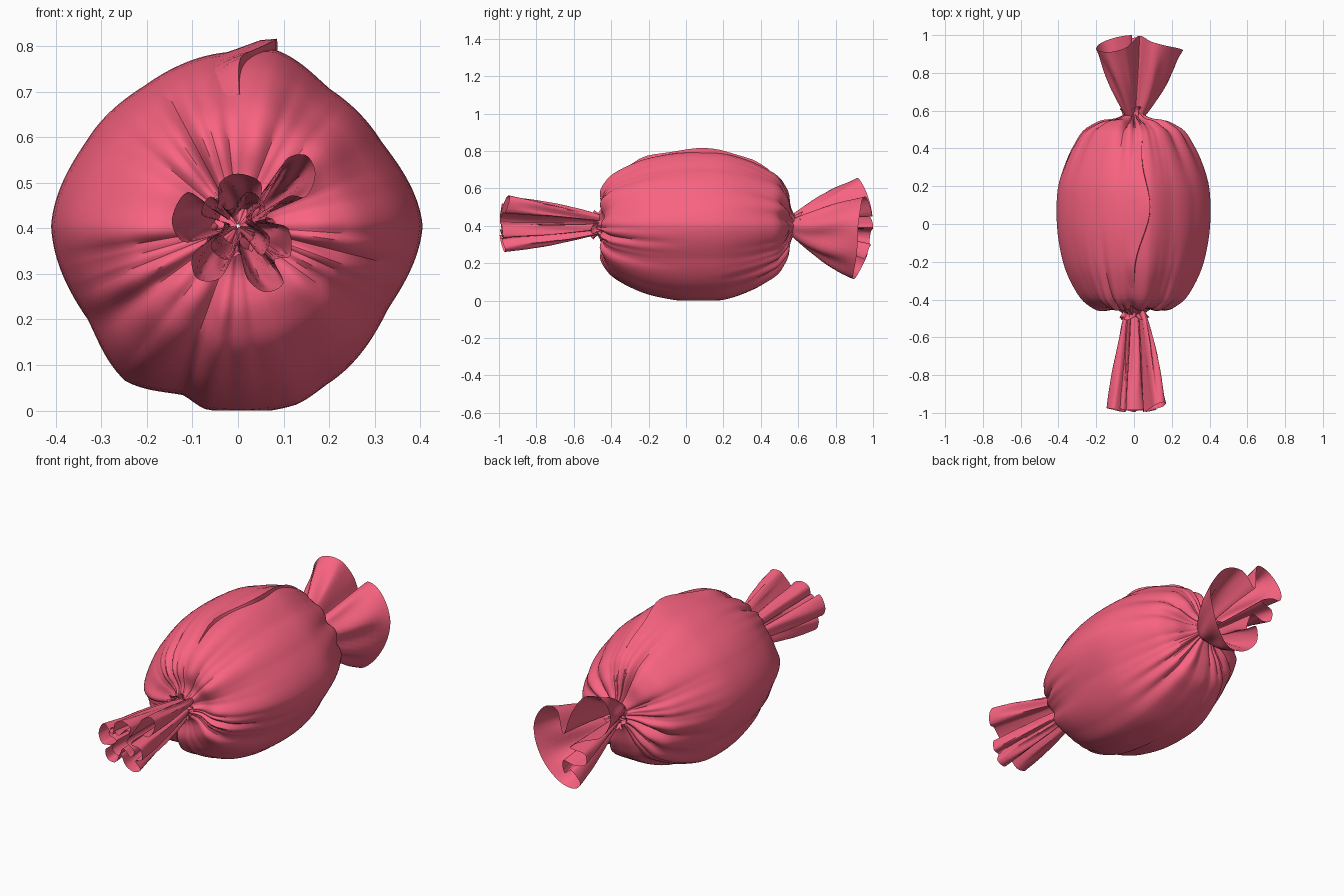
import bpy, bmesh, math
from math import sin, cos, pi, radians
from mathutils import Vector

if "Cube" in bpy.data.objects:
    bpy.data.objects.remove(bpy.data.objects["Cube"])

mat = bpy.data.materials.new("wrapper_pink")
mat.diffuse_color = (0.95, 0.125, 0.22, 1)
mat.use_nodes = True
mat.node_tree.nodes["Principled BSDF"].inputs["Base Color"].default_value = mat.diffuse_color
CZ = 0.405


def loft(name, rings, closed=True, angle=40):
    """Skin a list of point rings into a smooth shaded object."""
    bm = bmesh.new()
    rows = [[bm.verts.new(p) for p in r] for r in rings]
    n = len(rows[0])
    for a, b in zip(rows, rows[1:]):
        for i in range(n if closed else n - 1):
            j = (i + 1) % n
            bm.faces.new((a[i], a[j], b[j], b[i]))
    bmesh.ops.recalc_face_normals(bm, faces=bm.faces)
    me = bpy.data.meshes.new(name)
    bm.to_mesh(me)
    bm.free()
    me.materials.append(mat)
    ob = bpy.data.objects.new(name, me)
    bpy.context.collection.objects.link(ob)
    bpy.ops.object.select_all(action='DESELECT')
    ob.select_set(True)
    bpy.context.view_layer.objects.active = ob
    bpy.ops.object.shade_smooth_by_angle(angle=radians(angle))
    return ob


def spline(pts, sub, closed):
    """Catmull-Rom through 2D points."""
    n, out = len(pts), []
    get = lambda i: Vector(pts[i % n] if closed else pts[max(0, min(n - 1, i))])
    for i in range(n if closed else n - 1):
        a, b, c, d = (get(i + k) for k in (-1, 0, 1, 2))
        for k in range(sub):
            t = k / sub
            out.append(0.5 * (2 * b + (c - a) * t + (2 * a - 5 * b + 4 * c - d) * t * t
                              + (3 * b - a - 3 * c + d) * t ** 3))
    if not closed:
        out.append(get(n - 1))
    return out


# lumpy middle cross-section: angle in degrees, radius
SECTION = [(0, .405), (31, .365), (56, .362), (78, .395), (94, .382), (124, .37), (150, .381),
           (180, .41), (212, .388), (234, .42), (252, .39), (260, .408), (288, .412),
           (300, .398), (331, .376), (360, .405)]
# lengthwise profile: y, scale
PROFILE = [(-.50, .01), (-.48, .11), (-.445, .24), (-.45, .42), (-.43, .55), (-.39, .675),
           (-.3, .81), (-.2, .91), (-.05, .985), (.1, 1), (.22, .97), (.34, .87), (.42, .77),
           (.49, .655), (.525, .5), (.54, .4), (.553, .25), (.575, .14), (.62, .01)]


def section(th):
    d = math.degrees(th) % 360
    for (a, ra), (b, rb) in zip(SECTION, SECTION[1:]):
        if d <= b:
            t = (d - a) / (b - a)
            t = 0.5 * t + 0.5 * t * t * (3 - 2 * t)
            return ra + (rb - ra) * t


def pleat(th, front):
    """Sharp valleys between rounded gathers, different at each end."""
    f = 0.9 if front else 2.3
    w = th + 0.16 * sin(3 * th + f) + 0.1 * sin(5 * th + 2 * f)
    n1, n2 = (11, 19) if front else (13, 17)
    return 0.6 * abs(sin(n1 * w / 2 + f)) + 0.4 * abs(sin(n2 * w / 2 + 2 * f)) - 0.62


def body_point(y, s, th):
    k = max(0.0, min(1.0, (s - 0.2) / 0.6))
    r = (0.395 * (1 - k) + section(th) * k) * s
    front = y < 0.05
    gather = pleat(th, front)
    r *= 1 + 0.3 * max(0.0, 1 - s) * gather
    # gathers also push the shoulders in and out along the length
    y += (-1 if front else 1) * 0.03 * gather * math.exp(-((s - 0.42) / 0.2) ** 2)
    return Vector((r * cos(th), y, max(0.0, CZ + r * sin(th))))


# wrapped sweet body with gathered ends
prof = spline(PROFILE, 3, False)
N = 180
loft("wrapped_body", [[body_point(p.x, p.y, 2 * pi * i / N) for i in range(N)] for p in prof])


# overlapping seam flap along the top
def scale_at(y):
    for a, b in zip(prof, prof[1:]):
        if a.x <= y <= b.x and a.y > 0.5:
            return a.y + (b.y - a.y) * (y - a.x) / (b.x - a.x)
    return 0.6


flap = []
for i in range(19):
    t = i / 18
    y = -0.34 + 0.78 * t
    mid = radians(91 - 9 * t + 3 * sin(9 * t))
    row = []
    for off, lift in ((13, -.004), (5, .006), (0, .014), (-5, .018), (-6, -.004)):
        p = body_point(y, scale_at(y), mid + radians(off * sin(pi * (0.1 + 0.8 * t))))
        out = Vector((p.x, 0, p.z - CZ)).normalized()
        row.append(p + out * lift * (1 + 0.4 * sin(14 * t)) * min(1, 6 * t + .2, 6 * (1 - t) + .2))
    flap.append(row)
loft("seam_flap", flap, closed=False)


# flared, curled wrapper tails: a folded outline grows from the knot to the open end
def tail(name, outline, y0, y1, start, power, droop):
    ring = spline(outline, 5, True)
    rings = []
    for k in range(13):
        t = k / 12
        s = start + (1 - start) * t ** power
        row = []
        for i, p in enumerate(ring):
            x, z = p.x, p.y - CZ
            r2 = x * x + z * z
            wob = 1 + 0.07 * sin(pi * t) * sin(i * 0.9 + 4 * t)
            y = y0 + (y1 - y0) * t * (1 - droop * r2)
            row.append(Vector((x * s * wob, y, CZ + z * s * wob)))
        rings.append(row)
    loft(name, rings, angle=50)


tail("front_tail",
     [(.09, .52), (.11, .555), (.15, .56), (.17, .52), (.15, .47), (.11, .47), (.06, .42),
      (.11, .40), (.115, .34), (.08, .33), (.10, .28), (.06, .26), (.02, .29), (.0, .35),
      (-.04, .29), (-.09, .29), (-.10, .34), (-.06, .38), (-.12, .37), (-.145, .42),
      (-.11, .48), (-.05, .44), (-.04, .50), (.0, .52), (.05, .50), (.05, .45)],
     -.45, -1.0, .32, .85, 2.2)
# inner crumpled folds of the front tail
tail("front_tail_inner_fold",
     [(.05, .46), (.02, .48), (-.02, .44), (-.06, .47), (-.08, .43), (-.03, .41), (-.06, .36),
      (-.02, .33), (.01, .38), (.05, .34), (.07, .38), (.03, .42)],
     -.46, -.99, .5, 1.0, 2.2)
tail("back_tail",
     [(-.20, .56), (-.14, .645), (-.05, .645), (.0, .56), (.03, .45), (.09, .55), (.19, .53),
      (.26, .40), (.22, .24), (.13, .13), (.03, .12), (-.03, .18), (.0, .25), (.05, .22),
      (.04, .30), (-.03, .29), (-.09, .31), (-.09, .37), (-.01, .39), (-.09, .44), (-.17, .47)],
     .55, 1.0, .15, .85, 2.6)


# twisted knot: small crumpled collars hiding the joins
def collar(name, yc, phase):
    rings = []
    for k in range(7):
        t = k / 6
        row = []
        for i in range(60):
            a = 2 * pi * i / 60
            r = 0.05 + 0.02 * (2 * t - 1) ** 2 + 0.008 * sin(9 * a + phase + 2 * t) \
                + 0.005 * sin(14 * a - 3 * t)
            row.append(Vector((r * cos(a), yc + 0.07 * (t - .5) + .008 * sin(5 * a + phase),
                               CZ + r * sin(a))))
        rings.append(row)
    loft(name, rings)


collar("front_knot", -.465, 0.4)
collar("back_knot", .58, 1.7)
